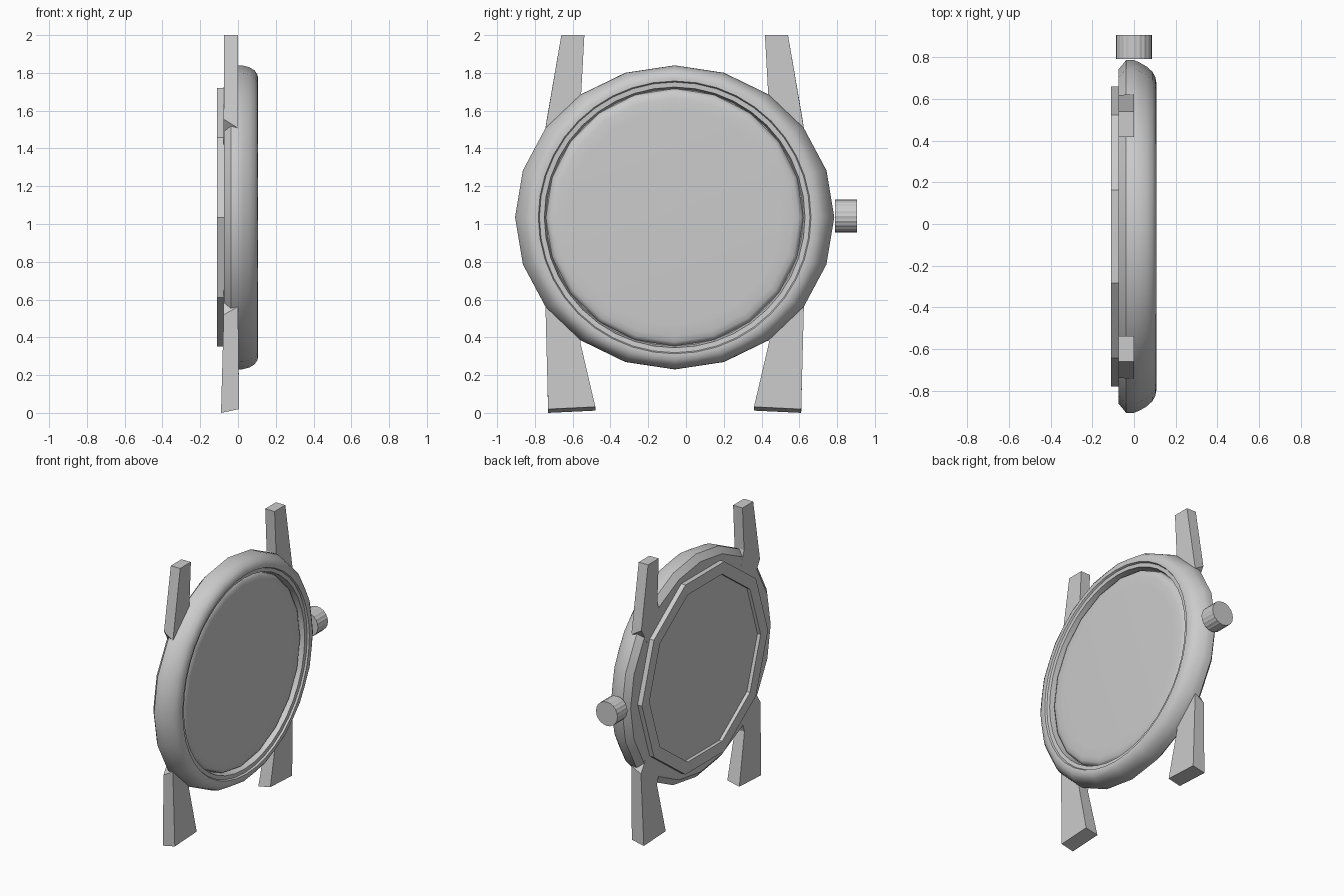
import bpy, bmesh
from math import sin, cos, pi, radians

if "Cube" in bpy.data.objects:
    bpy.data.objects.remove(bpy.data.objects["Cube"])

CY, CZ = -0.06, 1.035   # centre of the round case, whose axis runs along x


def finish(bm, name, angle=35):
    bmesh.ops.recalc_face_normals(bm, faces=bm.faces)
    me = bpy.data.meshes.new(name)
    bm.to_mesh(me)
    bm.free()
    ob = bpy.data.objects.new(name, me)
    bpy.context.collection.objects.link(ob)
    if angle:
        bpy.ops.object.select_all(action='DESELECT')
        bpy.context.view_layer.objects.active = ob
        ob.select_set(True)
        bpy.ops.object.shade_smooth_by_angle(angle=radians(angle))
    return ob


def lathe(name, rings, n, angle=35):
    """Rings of (radius along y, radius along z, x, facet): facet 1 flattens
    every second vertex so that the ring has only n / 2 sides."""
    bm = bmesh.new()
    rows = []
    for ry, rz, x, facet in rings:
        row = []
        for i in range(n):
            f = 1 - facet * (i % 2) * (1 - cos(2 * pi / n))
            a = 2 * pi * i / n
            row.append(bm.verts.new((x, CY + f * ry * cos(a), CZ + f * rz * sin(a))))
        rows.append(row)
    bm.faces.new(rows[0])
    bm.faces.new(rows[-1])
    for a, b in zip(rows, rows[1:]):
        for i in range(n):
            j = (i + 1) % n
            bm.faces.new((a[i], a[j], b[j], b[i]))
    return finish(bm, name, angle)


def rnd(points):
    return [(r, r, x, 0) for r, x in points]


# case: twenty-sided outside with chamfered back, rounded bezel, stepped round lip
lathe("case_body", [
    (0.80, 0.76, -0.075, 1), (0.845, 0.805, -0.038, 1), (0.845, 0.805, 0.0, 1),
    (0.835, 0.804, 0.025, 1), (0.815, 0.795, 0.06, 0.9), (0.79, 0.778, 0.088, 0.7),
    (0.765, 0.757, 0.102, 0.4), (0.74, 0.737, 0.107, 0.2)]
    + rnd([(0.722, 0.107), (0.716, 0.094), (0.69, 0.092), (0.68, 0.045)]), 40, 32)

# domed dial glass with a soft edge
lathe("dial_glass", rnd([(0.682, 0.046), (0.677, 0.064), (0.66, 0.075),
                         (0.63, 0.081), (0.57, 0.084)]), 20, 70)

# ten-sided back cover with a recess
lathe("back_cover", rnd([(0.72, -0.07), (0.72, -0.11), (0.635, -0.11),
                         (0.635, -0.085)]), 10, 0)

# strap lugs: sections of (outer y, z, inner y, z, back x, front x,
# front z offset of the outer edge, and of the inner edge)
UPPER = [(0.60, 1.42, 0.45, 1.55, -0.0755, 0, 0, 0),
         (0.677, 1.555, 0.495, 1.69, -0.0755, 0, -0.047, 0),
         (0.60, 2.0, 0.478, 2.0, -0.075, 0, 0, 0)]
LOWER = [(0.60, 0.65, 0.45, 0.52, -0.0755, 0, 0, 0),
         (0.682, 0.52, 0.50, 0.375, -0.0755, 0, 0.042, 0),
         (0.67, 0.0, 0.42, 0.012, -0.09, 0.006, 0.02, 0.02)]


def lug(name, sections, side):
    bm = bmesh.new()
    rows = []
    for yo, zo, yi, zi, xb, xf, do, di in sections:
        yf = 0.684 if abs(do) > 0.03 else yo   # meets the corner of the case
        corners = ((xb, yo, zo), (xf, yf, zo + do), (xf, yi, zi + di), (xb, yi, zi))
        rows.append([bm.verts.new((x, CY + side * y, z)) for x, y, z in corners])
    for a, b in zip(rows, rows[1:]):
        for i in range(4):
            j = (i + 1) % 4
            bm.faces.new((a[i], a[j], b[j], b[i]))
    bm.faces.new(rows[0])
    bm.faces.new(rows[-1])
    finish(bm, name, 0)


for side, label in ((-1, "left"), (1, "right")):
    lug("upper_lug_" + label, UPPER, side)
    lug("lower_lug_" + label, LOWER, side)


# finely ridged crown pointing along +y
bm = bmesh.new()
N = 40
rows = []
for y in (0.79, 0.905):
    row = []
    for i in range(N):
        r = 0.0845 if i % 2 else 0.087
        a = 2 * pi * i / N
        row.append(bm.verts.new((r * cos(a), y, 1.043 + r * sin(a))))
    rows.append(row)
    bm.faces.new(row)
for i in range(N):
    j = (i + 1) % N
    bm.faces.new((rows[0][i], rows[0][j], rows[1][j], rows[1][i]))
finish(bm, "crown", 0)
